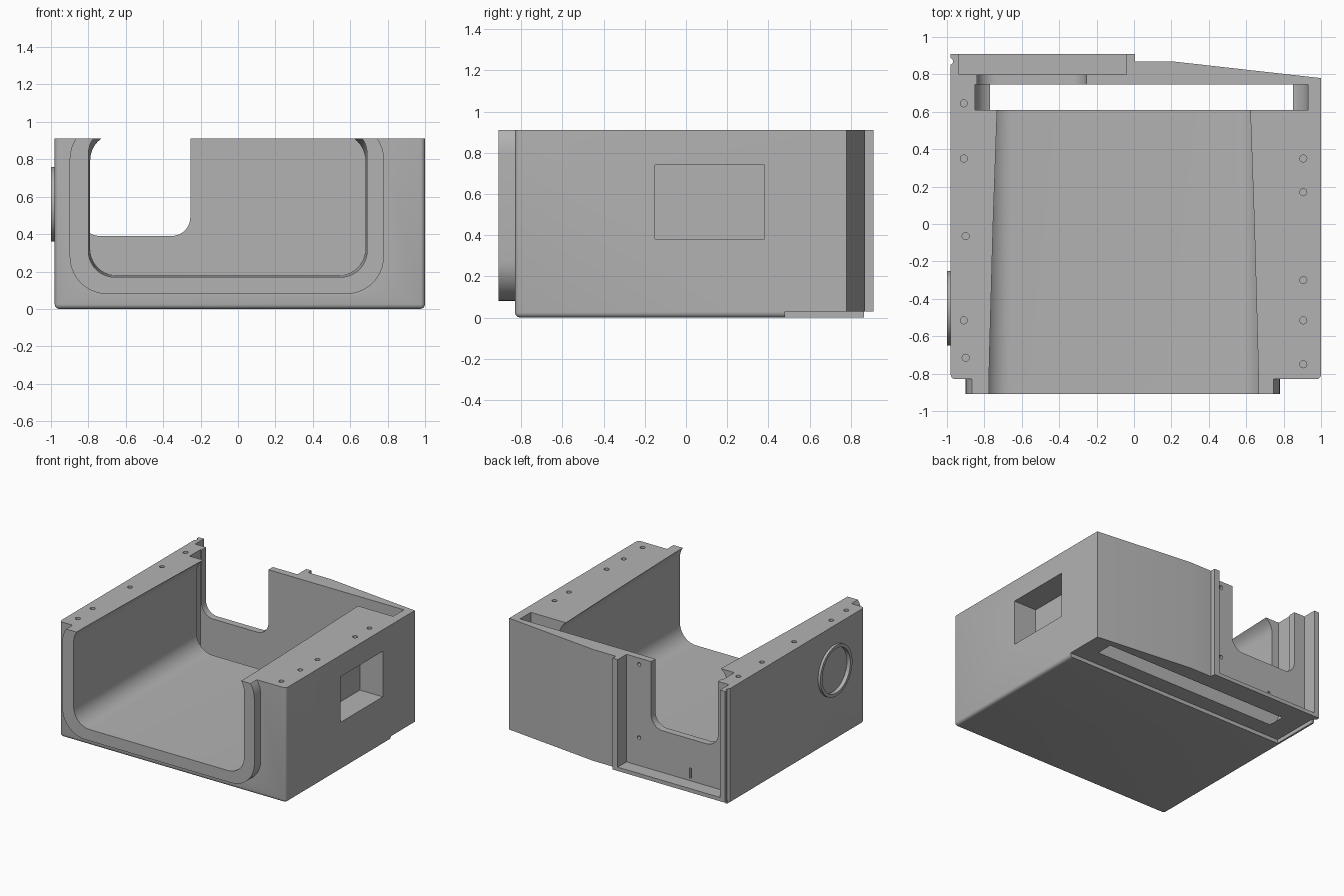
import bpy, bmesh, math
from mathutils import Vector

TOP = 0.91
old = bpy.data.objects.get("Cube")
if old:
    bpy.data.objects.remove(old, do_unlink=True)

grey = bpy.data.materials.new("matte_grey")
grey.use_nodes = True
colour = (0.45, 0.45, 0.45, 1)
grey.diffuse_color = colour
grey.node_tree.nodes["Principled BSDF"].inputs["Base Color"].default_value = colour


def finish(name, bm):
    bmesh.ops.recalc_face_normals(bm, faces=bm.faces)
    mesh = bpy.data.meshes.new(name)
    bm.to_mesh(mesh)
    bm.free()
    mesh.materials.append(grey)
    ob = bpy.data.objects.new(name, mesh)
    bpy.context.collection.objects.link(ob)
    return ob


def loft_mesh(sections):
    """Closed skin over matching loops."""
    bm = bmesh.new()
    rings = [[bm.verts.new(p) for p in s] for s in sections]
    n = len(rings[0])
    for a, b in zip(rings, rings[1:]):
        for i in range(n):
            j = (i + 1) % n
            bm.faces.new((a[i], a[j], b[j], b[i]))
    bm.faces.new(rings[0])
    bm.faces.new(rings[-1])
    return bm


def rounded(x0, x1, z0, z1, r, y, n=10):
    """Rounded rectangle loop facing y."""
    pts = []
    corners = ((x1 - r, z1 - r), (x0 + r, z1 - r), (x0 + r, z0 + r), (x1 - r, z0 + r))
    for k, (cx, cz) in enumerate(corners):
        for i in range(n + 1):
            a = math.pi / 2 * (k + i / n)
            pts.append(Vector((cx + r * math.cos(a), y, cz + r * math.sin(a))))
    return pts


def rounded_block(name, x0, x1, z0, z1, r, y0, y1):
    return finish(name, loft_mesh([rounded(x0, x1, z0, z1, r, y) for y in (y0, y1)]))


def box(name, x0, x1, y0, y1, z0, z1):
    plan = ((x0, y0), (x1, y0), (x1, y1), (x0, y1))
    return finish(name, loft_mesh([[(x, y, z) for x, y in plan] for z in (z0, z1)]))


def cylinder(name, centre, r, depth, axis, n=16):
    """Cylinder along an axis, centred on a point."""
    c, d = Vector(centre), Vector(axis)
    u = d.orthogonal().normalized()
    v = d.cross(u)
    loops = []
    for s in (-0.5, 0.5):
        loops.append([c + d * depth * s + r * (u * math.cos(t) + v * math.sin(t))
                      for t in (math.tau * i / n for i in range(n))])
    return finish(name, loft_mesh(loops))


def combine(target, tools, operation):
    """Apply each tool to the target, then drop the tool."""
    for tool in tools:
        tool.hide_render = True
        mod = target.modifiers.new("combine", "BOOLEAN")
        mod.operation, mod.solver, mod.object = operation, "EXACT", tool
        bpy.context.view_layer.update()
        deps = bpy.context.evaluated_depsgraph_get()
        mesh = bpy.data.meshes.new_from_object(target.evaluated_get(deps))
        target.modifiers.clear()
        target.data = mesh
        bpy.data.objects.remove(tool, do_unlink=True)


# Main block with softened base and front corners
plan = [(-0.98, -0.83), (1, -0.83), (1, 0.78), (0.2, 0.87), (0.005, 0.87),
        (0.005, 0.91), (-0.98, 0.91)]
bm = loft_mesh([[(x, y, z) for x, y in plan] for z in (0, TOP)])
soft = [e for e in bm.edges
        if all(v.co.z < 0.01 for v in e.verts) or all(v.co.y < -0.8 for v in e.verts)]
soft = [e for e in soft if any(v.co.z < 0.01 for v in e.verts)]
bmesh.ops.bevel(bm, geom=soft, offset=0.025, segments=4, profile=0.5, affect="EDGES")
body = finish("housing_body", bm)

# Front collar and round side port
combine(body, [
    rounded_block("front_collar", -0.90, 0.78, 0.08, 1.0, 0.2, -0.91, -0.80),
    cylinder("side_port", (-0.95, -0.45, 0.56), 0.2, 0.1, (1, 0, 0), 48),
], "UNION")

# Tapered main channel
front = (-0.80, 0.69, 0.17, 0.97, 0.14)
rear = (-0.79, 0.68, 0.18, 0.935, 0.14)
channel = finish("channel", loft_mesh([
    rounded(*front, -1.0), rounded(*front, -0.80), rounded(*rear, 0.65)]))

cuts = [
    box("top_trim", -2, 2, -2, 2, TOP, 2),
    channel,
    rounded_block("cross_slot", -0.85, 0.93, 0.02, 1.3, 0.13, 0.61, 0.745),
    rounded_block("rear_window", -0.84, -0.255, 0.39, 1.3, 0.1, 0.70, 0.85),
    box("rear_recess", -0.935, -0.04, 0.80, 1.2, 0.06, 1.2),
    box("base_groove", -0.95, 1.2, 0.48, 1.2, -0.2, 0.03),
    box("base_rear_step", -1.2, -0.9, 0.865, 1.2, -0.2, 0.03),
    box("side_pocket", 0.80, 1.2, -0.15, 0.38, 0.38, 0.74),
    cylinder("port_hollow", (-1.0, -0.45, 0.56), 0.175, 0.06, (1, 0, 0), 48),
    box("rear_slit", -0.61, -0.59, 0.77, 0.82, 0.08, 0.16),
    cylinder("seal_groove", (-0.985, 0.87, 0.5), 0.018, 2, (0, 0, 1)),
]

# Screw holes along both top rails and in the rear wall
rails = {-0.91: (0.645, 0.35, -0.515), -0.90: (-0.065, -0.715),
         0.905: (0.35, 0.17, -0.30, -0.515, -0.75)}
for x, ys in rails.items():
    for y in ys:
        cuts.append(cylinder("screw_hole", (x, y, TOP), 0.019, 0.2, (0, 0, 1)))
for z in (0.28, 0.86):
    cuts.append(cylinder("rear_hole", (-0.15, 0.80, z), 0.015, 0.06, (0, 1, 0)))
combine(body, cuts, "DIFFERENCE")

bpy.ops.object.select_all(action="DESELECT")
body.select_set(True)
bpy.context.view_layer.objects.active = body
bpy.ops.object.shade_smooth_by_angle(angle=math.radians(30))
